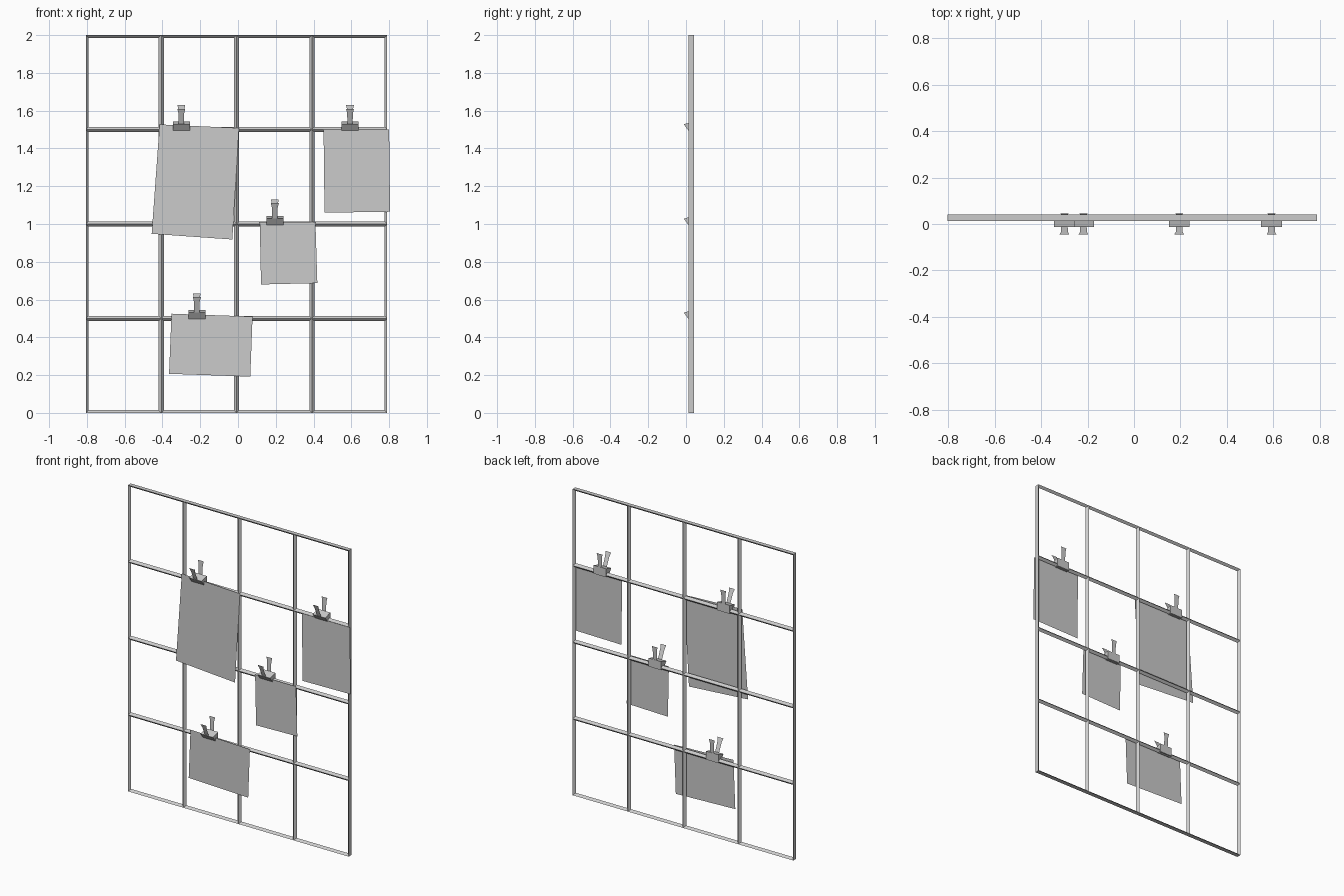
import bpy, bmesh
from mathutils import Vector

cube = bpy.data.objects.get("Cube")
if cube:
    bpy.data.objects.remove(cube, do_unlink=True)

grey = bpy.data.materials.new("plain_grey")
grey.use_nodes = True
grey.diffuse_color = (0.6, 0.6, 0.6, 1)
grey.node_tree.nodes["Principled BSDF"].inputs["Base Color"].default_value = (0.6, 0.6, 0.6, 1)


def finish(name, bm, recalc=True):
    if recalc:
        bmesh.ops.recalc_face_normals(bm, faces=bm.faces)
    mesh = bpy.data.meshes.new(name)
    bm.to_mesh(mesh)
    bm.free()
    mesh.materials.append(grey)
    obj = bpy.data.objects.new(name, mesh)
    bpy.context.collection.objects.link(obj)
    return obj


def add_prism(bm, profile, sweep):
    """Close a profile of 3D points and sweep it along a vector."""
    face = bm.faces.new([bm.verts.new(p) for p in profile])
    moved = bmesh.ops.extrude_face_region(bm, geom=[face], use_keep_orig=True)["geom"]
    verts = [v for v in moved if isinstance(v, bmesh.types.BMVert)]
    bmesh.ops.translate(bm, verts=verts, vec=sweep)


def add_sheet(bm, points):
    bm.faces.new([bm.verts.new(p) for p in points])


# Wire grid: diamond bars inside, half-diamond bars around the border
LEFT, RIGHT, TOP = -0.805, 0.79, 2.0
BAR_Y, HALF = 0.028, 0.014
COLS = ROWS = 4


def bar_section(at, index, last):
    """(across, y) points of one bar, cut flat on the outer side at a border."""
    pts = [(at, BAR_Y - HALF)]
    if index < last:
        pts.append((at + HALF, BAR_Y))
    pts.append((at, BAR_Y + HALF))
    if index > 0:
        pts.append((at - HALF, BAR_Y))
    return pts


bm = bmesh.new()
for i in range(ROWS + 1):
    section = bar_section(TOP * i / ROWS, i, ROWS)
    add_prism(bm, [(LEFT, y, z) for z, y in section], (RIGHT - LEFT, 0, 0))
finish("horizontal_bars", bm)

bm = bmesh.new()
for i in range(COLS + 1):
    section = bar_section(LEFT + (RIGHT - LEFT) * i / COLS, i, COLS)
    add_prism(bm, [(x, y, 0) for x, y in section], (0, 0, TOP))
finish("vertical_bars", bm)

# Hanging paper sheets, corners as (x, z) from bottom left anticlockwise
papers = {
    "large_paper": [(-0.457, 0.948), (-0.03, 0.918), (0.005, 1.508), (-0.415, 1.527)],
    "right_paper": [(0.458, 1.06), (0.805, 1.065), (0.8, 1.5), (0.453, 1.5)],
    "small_paper": [(0.122, 0.68), (0.42, 0.687), (0.41, 1.01), (0.115, 1.01)],
    "lower_paper": [(-0.365, 0.207), (0.065, 0.192), (0.077, 0.51), (-0.352, 0.525)],
}
for name, corners in papers.items():
    bm = bmesh.new()
    add_sheet(bm, [(x, 0.0125, z) for x, z in corners])
    finish(name, bm, recalc=False)


# Binder clips: wedge body with two thin flared handles
def add_handle(bm, x, base, tip):
    """Stem that flares into a wider grip; base and tip are (y, z)."""
    b, t = Vector(base), Vector(tip)
    neck = b.lerp(t, 0.7)
    rows = [(b, 0.014), (neck, 0.015), (t, 0.021)]
    for (p, wp), (q, wq) in zip(rows, rows[1:]):
        add_sheet(bm, [(x - wp, *p), (x + wp, *p), (x + wq, *q), (x - wq, *q)])


clips = {"large_paper_clip": (-0.3, 1.5), "right_paper_clip": (0.593, 1.5),
         "small_paper_clip": (0.195, 1.0), "lower_paper_clip": (-0.218, 0.503)}
WIDTH = 0.09
for name, (x, z) in clips.items():
    body = [(-0.012, 0.028), (0.042, 0.043), (0.042, -0.012), (0.018, -0.012)]
    bm = bmesh.new()
    add_prism(bm, [(x - WIDTH / 2, y, z + h) for y, h in body], (WIDTH, 0, 0))
    finish(name + "_body", bm)
    bm = bmesh.new()
    add_handle(bm, x, (-0.01, z + 0.028), (-0.045, z + 0.11))
    add_handle(bm, x, (0.041, z + 0.043), (0.045, z + 0.13))
    finish(name + "_handles", bm, recalc=False)
